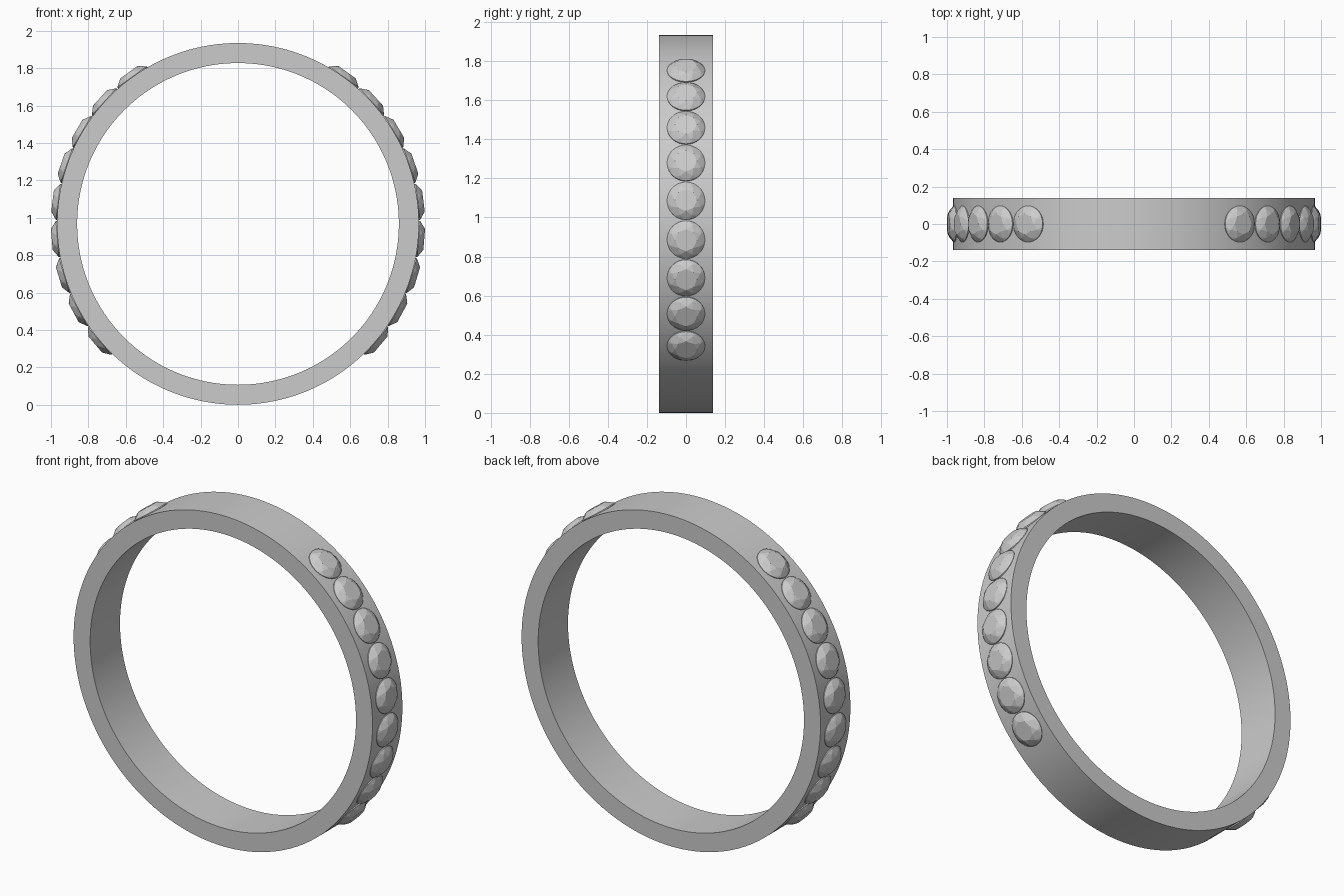
import bpy, bmesh
from math import cos, sin, pi, radians
from mathutils import Matrix

if "Cube" in bpy.data.objects:
    bpy.data.objects.remove(bpy.data.objects["Cube"])

R_OUT, R_IN, HALF_W, CZ = 0.967, 0.86, 0.138, 0.967
SEG = 160


def finish(bm, name):
    bmesh.ops.recalc_face_normals(bm, faces=bm.faces)
    me = bpy.data.meshes.new(name)
    bm.to_mesh(me)
    bm.free()
    ob = bpy.data.objects.new(name, me)
    bpy.context.collection.objects.link(ob)
    return ob


# Band: rectangular section swept round the y axis
bm = bmesh.new()
section = [(R_IN, -HALF_W), (R_OUT, -HALF_W), (R_OUT, HALF_W), (R_IN, HALF_W)]
rings = [[bm.verts.new((r * cos(2 * pi * i / SEG), y, CZ + r * sin(2 * pi * i / SEG)))
          for r, y in section] for i in range(SEG)]
for i in range(SEG):
    a, b = rings[i], rings[(i + 1) % SEG]
    for k in range(4):
        m = (k + 1) % 4
        bm.faces.new((a[k], a[m], b[m], b[k]))
band = finish(bm, "band")
bpy.context.view_layer.objects.active = band
band.select_set(True)
bpy.ops.object.shade_smooth_by_angle(angle=radians(30))

# Brilliant-cut gem: hull of table, crown, girdle and culet points (axis = z)
bm = bmesh.new()
for n, r, z, off in [(8, 0.056, 0.034, 0), (8, 0.081, 0.0205, pi / 8),
                     (32, 0.097, 0.004, 0), (32, 0.097, -0.002, 0), (1, 0, -0.075, 0)]:
    for i in range(n):
        t = 2 * pi * i / n + off
        bm.verts.new((r * cos(t), r * sin(t), z))
bmesh.ops.convex_hull(bm, input=bm.verts)
bmesh.ops.dissolve_limit(bm, angle_limit=radians(1), verts=bm.verts, edges=bm.edges)
gem = finish(bm, "gem_right_1")
gem_mesh = gem.data
bpy.data.objects.remove(gem)

# Nine gems along each side of the band
for i in range(9):
    ang = radians(54.2 - 11.8 * i)
    for side, a in (("right", ang), ("left", pi - ang)):
        ob = bpy.data.objects.new(f"gem_{side}_{i + 1}", gem_mesh)
        bpy.context.collection.objects.link(ob)
        ob.matrix_world = (Matrix.Translation((0, 0, CZ))
                           @ Matrix.Rotation(pi / 2 - a, 4, 'Y')
                           @ Matrix.Translation((0, 0, 0.965)))
